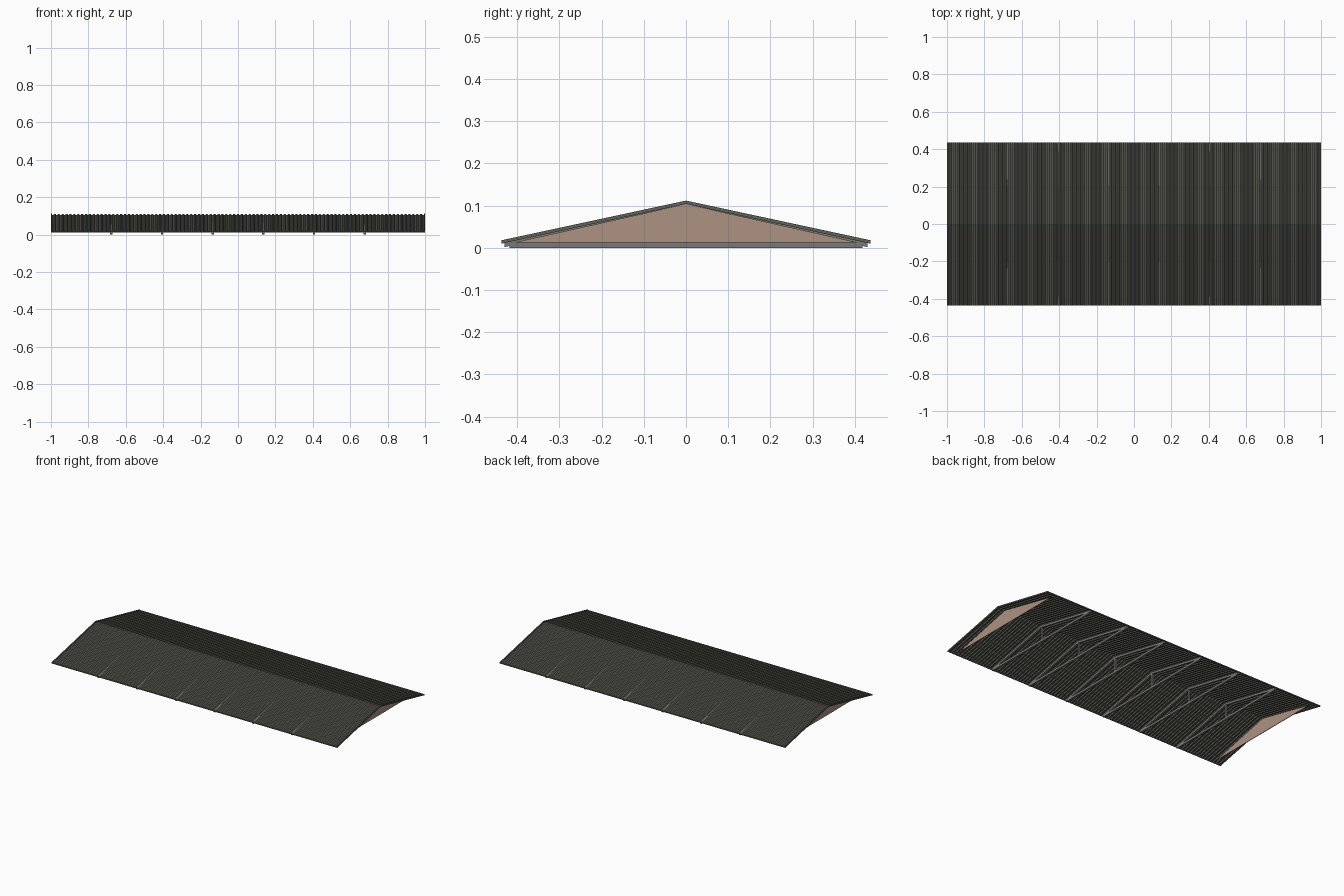
import bpy, bmesh

cube = bpy.data.objects.get("Cube")
if cube:
    bpy.data.objects.remove(cube)


def material(name, colour):
    m = bpy.data.materials.new(name)
    m.use_nodes = True
    rgba = (*colour, 1)
    m.diffuse_color = rgba
    m.node_tree.nodes["Principled BSDF"].inputs["Base Color"].default_value = rgba
    return m


ROOF = material("dark grey sheeting", (0.13, 0.13, 0.11))
TRIM = material("grey trim", (0.12, 0.12, 0.105))
STEEL = material("grey steel", (0.2, 0.195, 0.18))
WALL = material("tan board", (0.42, 0.29, 0.225))

RIDGE, SLOPE, HALF = 0.108, 0.215, 0.437
RIBS, WAVE = 96, 0.003
PITCH = 2 / RIBS


def roof_z(y):
    return RIDGE - SLOPE * abs(y)


def finish(name, bm, mat):
    bmesh.ops.recalc_face_normals(bm, faces=bm.faces)
    mesh = bpy.data.meshes.new(name)
    bm.to_mesh(mesh)
    bm.free()
    mesh.materials.append(mat)
    obj = bpy.data.objects.new(name, mesh)
    bpy.context.collection.objects.link(obj)
    return obj


def prism(name, outline, x, width, mat):
    """Extrude a (y, z) outline along x, centred on x."""
    bm = bmesh.new()
    face = bm.faces.new([bm.verts.new((x - width / 2, y, z)) for y, z in outline])
    moved = bmesh.ops.extrude_face_region(bm, geom=[face])["geom"]
    verts = [v for v in moved if isinstance(v, bmesh.types.BMVert)]
    bmesh.ops.translate(bm, verts=verts, vec=(width, 0, 0))
    return finish(name, bm, mat)


def chevron(half, top, depth, slope):
    """Outline of a bent bar that follows both roof slopes."""
    low = top - slope * half
    return [(-half, low), (0, top), (half, low),
            (half, low - depth), (0, top - depth), (-half, low - depth)]


# Corrugated sheeting, one ribbed sheet per slope
profile = []
for k in range(RIBS):
    for part, lift in ((0, 1), (0.15, 1), (0.35, -1), (0.65, -1), (0.85, 1)):
        profile.append((-1 + (k + part) * PITCH, lift * WAVE))
profile.append((1, WAVE))
for side, label in ((-1, "front"), (1, "back")):
    bm = bmesh.new()
    rows = [[bm.verts.new((x, side * y, roof_z(y) + dz)) for x, dz in profile]
            for y in (0, HALF)]
    for i in range(len(profile) - 1):
        quad = [rows[0][i], rows[0][i + 1], rows[1][i + 1], rows[1][i]]
        bm.faces.new(quad if side > 0 else quad[::-1])
    bm.normal_update()
    sheet = finish(label + "_roof_sheet", bm, ROOF)
    if sum(p.normal.z for p in sheet.data.polygons) < 0:
        sheet.data.flip_normals()
    # Eave strip closing the lower edge
    y0, y1 = side * (HALF - 0.004), side * HALF
    z = roof_z(HALF)
    prism(label + "_eave_trim",
          [(y0, z - 0.004), (y1, z - 0.004), (y1, z + 0.003), (y0, z + 0.003)],
          0, 2, TRIM)

# Verge trims and inset gable boards at both ends
for side, label in ((-1, "right"), (1, "left")):
    prism(label + "_verge_trim", chevron(HALF, RIDGE + 0.004, 0.008, SLOPE),
          side * 0.997, 0.006, TRIM)
    prism(label + "_gable_wall", [(-0.405, 0.013), (0.405, 0.013), (0, 0.104)],
          side * 0.945, 0.004, WALL)

# Roof trusses standing under the sheet valleys
for i in range(6):
    x = (i - 2.5) * 13 * PITCH
    tag = "truss_%d_" % (i + 1)
    prism(tag + "rafters", chevron(0.43, 0.1037, 0.012, 0.2087), x, 0.012, STEEL)
    prism(tag + "bottom_chord",
          [(-0.418, 0), (0.418, 0), (0.418, 0.013), (-0.418, 0.013)], x, 0.012, STEEL)
    prism(tag + "king_post",
          [(-0.006, 0.012), (0.006, 0.012), (0.006, 0.095), (-0.006, 0.095)],
          x, 0.01, STEEL)
